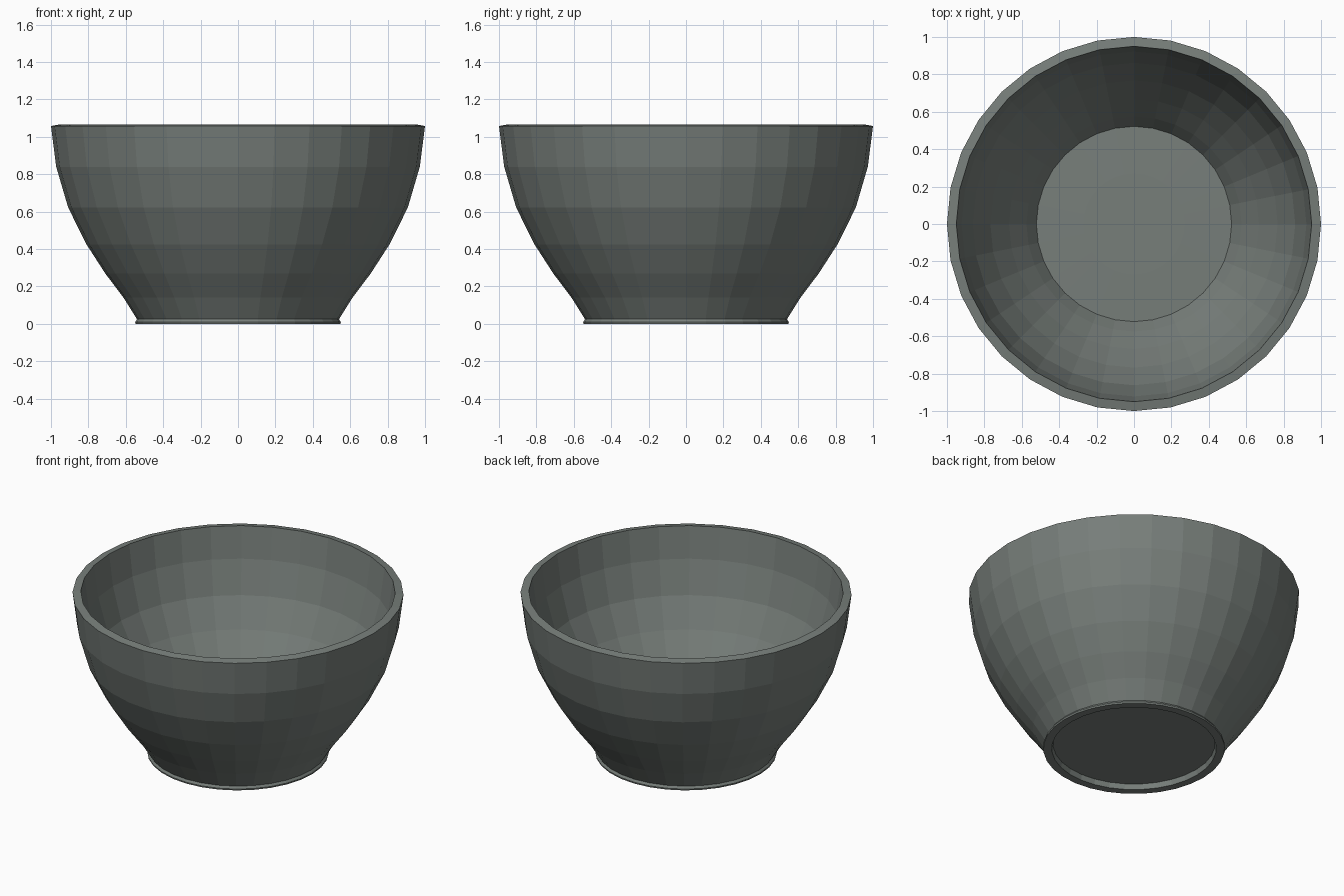
import bpy, bmesh, math
from mathutils import Vector

cube = bpy.data.objects.get("Cube")
if cube:
    bpy.data.objects.remove(cube, do_unlink=True)

SIDES = 32

glaze = bpy.data.materials.new("grey green glaze")
glaze.use_nodes = True
colour = (0.185, 0.21, 0.195, 1.0)
glaze.diffuse_color = colour
glaze.node_tree.nodes["Principled BSDF"].inputs["Base Color"].default_value = colour

# Outside wall from foot to rim, as radius and height
outer = [(0.497, 0.0), (0.548, 0.0), (0.55, 0.01), (0.54, 0.025), (0.612, 0.14),
         (0.71, 0.27), (0.81, 0.425), (0.908, 0.622), (0.972, 0.84), (1.0, 1.058)]
# Inside wall from rim to the middle of the floor
inner = [(0.95, 1.067), (0.922, 0.86), (0.862, 0.645), (0.768, 0.46),
         (0.668, 0.305), (0.575, 0.175), (0.522, 0.09), (0.27, 0.097), (0.0, 0.097)]
# Recessed underside inside the foot ring
underside = [(0.0, 0.035), (0.49, 0.035)]


def lathe(name, profile):
    """Spin a closed profile around z into a flat-faced solid."""
    bm = bmesh.new()
    verts = [bm.verts.new((r, 0, z)) for r, z in profile]
    edges = [bm.edges.new(pair) for pair in zip(verts, verts[1:] + verts[:1])
             if pair[0].co.x + pair[1].co.x > 0]
    bmesh.ops.spin(bm, geom=verts + edges, cent=Vector(), axis=(0, 0, 1),
                   angle=math.tau, steps=SIDES, use_merge=True)
    bmesh.ops.remove_doubles(bm, verts=bm.verts, dist=0.0005)
    bmesh.ops.recalc_face_normals(bm, faces=bm.faces)
    mesh = bpy.data.meshes.new(name)
    bm.to_mesh(mesh)
    bm.free()
    mesh.materials.append(glaze)
    obj = bpy.data.objects.new(name, mesh)
    bpy.context.collection.objects.link(obj)
    return obj


# Bowl with foot ring and thick rim
lathe("bowl", outer + inner + underside)
